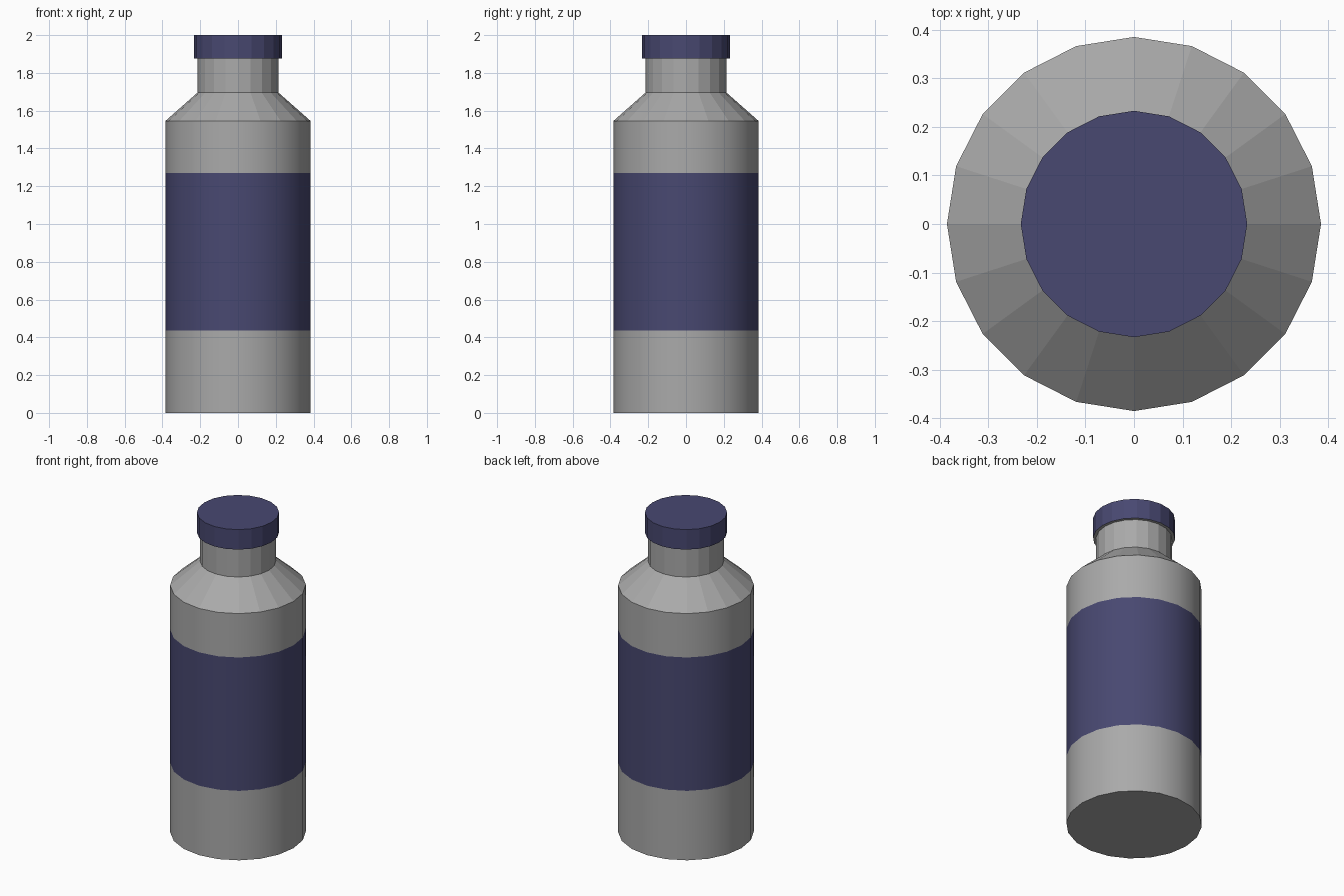
import bpy, bmesh
from math import cos, sin, tau

if "Cube" in bpy.data.objects:
    bpy.data.objects.remove(bpy.data.objects["Cube"])

SIDES = 20

navy = bpy.data.materials.new("navy")
navy.diffuse_color = (0.065, 0.065, 0.165, 1)
navy.use_nodes = True
navy.node_tree.nodes["Principled BSDF"].inputs["Base Color"].default_value = navy.diffuse_color
grey = bpy.data.materials.new("grey")
grey.diffuse_color = (0.4, 0.4, 0.4, 1)
grey.use_nodes = True
grey.node_tree.nodes["Principled BSDF"].inputs["Base Color"].default_value = grey.diffuse_color


def lathe(name, profile, bands):
    """Revolve (radius, z) points into a closed solid; bands are (material index, smooth)."""
    bm = bmesh.new()
    rings = [[bm.verts.new((r * cos(tau * i / SIDES), r * sin(tau * i / SIDES), z))
              for i in range(SIDES)] for r, z in profile]
    for lower, upper, (mat, smooth) in zip(rings, rings[1:], bands):
        for i in range(SIDES):
            j = (i + 1) % SIDES
            face = bm.faces.new((lower[i], lower[j], upper[j], upper[i]))
            face.material_index = mat
            face.smooth = smooth
    bm.faces.new(rings[0][::-1]).material_index = bands[0][0]
    bm.faces.new(rings[-1]).material_index = bands[-1][0]
    # Keep the rims crisp
    for e in bm.edges:
        if e.calc_face_angle(0) > 0.52:
            e.smooth = False
    mesh = bpy.data.meshes.new(name)
    bm.to_mesh(mesh)
    bm.free()
    for m in (grey, navy):
        mesh.materials.append(m)
    obj = bpy.data.objects.new(name, mesh)
    bpy.context.collection.objects.link(obj)
    return obj


# Bottle: smooth body with flush label band, faceted shoulder and neck
lathe("bottle_body",
      [(0.385, 0), (0.385, 0.435), (0.385, 1.27), (0.385, 1.545),
       (0.215, 1.695), (0.215, 1.875)],
      [(0, True), (1, True), (0, True), (0, False), (0, False)])

# Cap: grey ledge underneath, faceted navy rim and top
lathe("cap",
      [(0.215, 1.875), (0.233, 1.875), (0.233, 2.0)],
      [(0, False), (1, False)])
